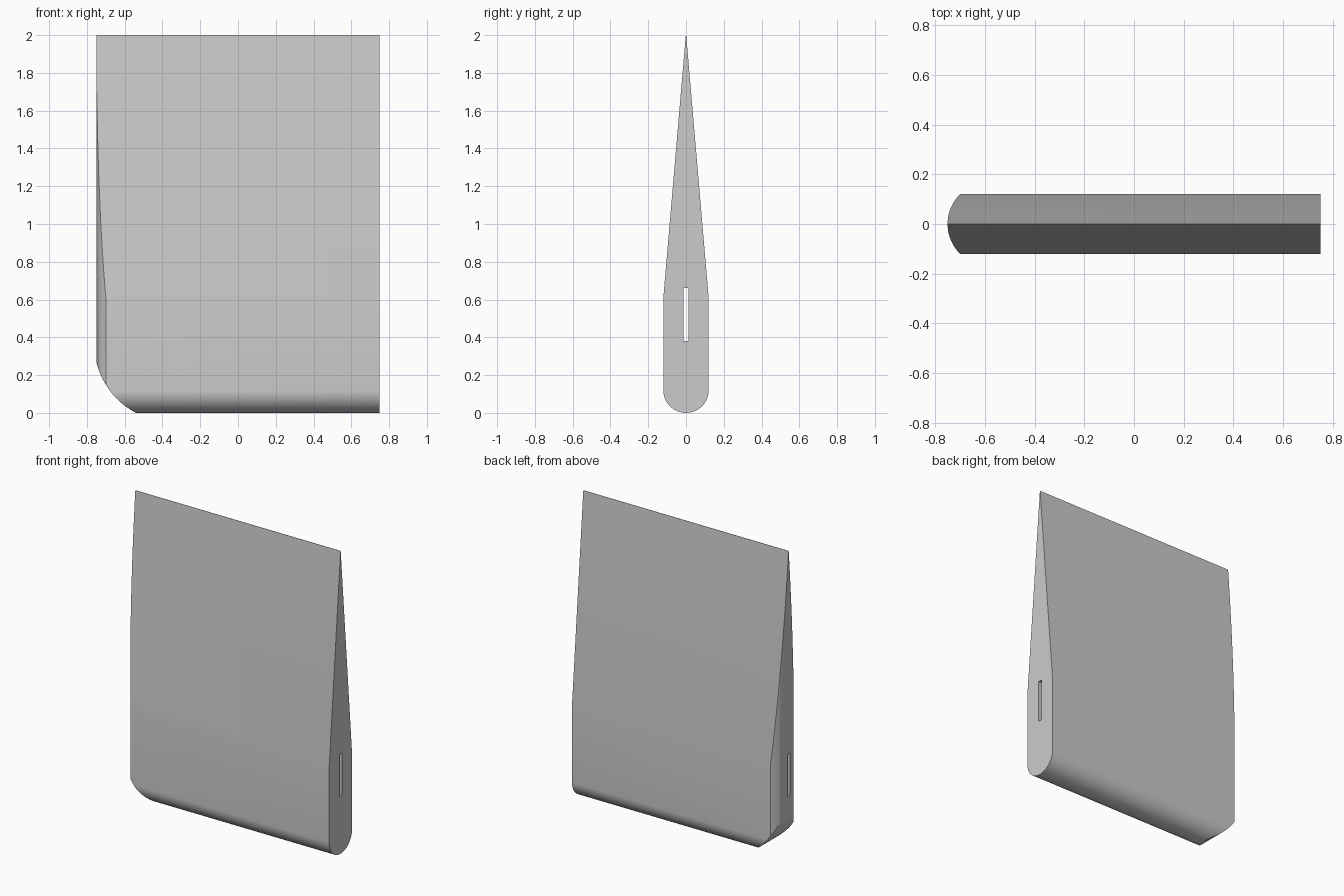
import bpy, bmesh, math
from mathutils import Vector

if "Cube" in bpy.data.objects:
    bpy.data.objects.remove(bpy.data.objects["Cube"])


def prism(name, pts, to3d, depth):
    """Extrude a 2D outline, placed in space by to3d, along depth."""
    bm = bmesh.new()
    face = bm.faces.new([bm.verts.new(to3d(a, b)) for a, b in pts])
    ext = bmesh.ops.extrude_face_region(bm, geom=[face])
    moved = [g for g in ext["geom"] if isinstance(g, bmesh.types.BMVert)]
    bmesh.ops.translate(bm, verts=moved, vec=Vector(depth))
    bmesh.ops.recalc_face_normals(bm, faces=bm.faces)
    mesh = bpy.data.meshes.new(name)
    bm.to_mesh(mesh)
    bm.free()
    obj = bpy.data.objects.new(name, mesh)
    bpy.context.collection.objects.link(obj)
    return obj


def arc(cx, cy, r, start, end, steps):
    angles = [start + (end - start) * i / steps for i in range(steps + 1)]
    return [(cx + r * math.cos(t), cy + r * math.sin(t)) for t in angles]


def boolean(obj, cutter, operation):
    mod = obj.modifiers.new(operation, 'BOOLEAN')
    mod.operation, mod.object, mod.solver = operation, cutter, 'EXACT'
    bpy.context.view_layer.objects.active = obj
    bpy.ops.object.modifier_apply(modifier=mod.name)
    bpy.data.objects.remove(cutter)


# Wedge section: round bottom, straight sides, taper to a thin top edge
R = 0.12
section = arc(0, R, R, math.pi, 2 * math.pi, 32) + [(R, 0.61), (0.001, 2), (-0.001, 2), (-R, 0.61)]
blade = prism("wedge_blade", section, lambda y, z: (-0.85, y, z), (1.6, 0, 0))

# Bowed left end, seen from above
bow_r = 0.169
half = math.asin(0.14 / bow_r)
bow = arc(-0.75 + bow_r, 0, bow_r, math.pi - half, math.pi + half, 32) + [(1, -0.14), (1, 0.14)]
boolean(blade, prism("bow_cutter", bow, lambda x, y: (x, y, -0.5), (0, 0, 3)), 'INTERSECT')

# Rounded lower left corner, seen from the front
cx, cz, r = -0.349, 0.365, 0.412
corner = arc(cx, cz, r, math.atan2(-0.095, -0.401) + 2 * math.pi,
             math.atan2(-0.365, -0.191) + 2 * math.pi, 24)
corner = [(-0.9, corner[0][1])] + corner + [(corner[-1][0], -0.1), (-0.9, -0.1)]
boolean(blade, prism("corner_cutter", corner, lambda x, z: (x, -0.3, z), (0, 0.6, 0)), 'DIFFERENCE')

# Narrow slot running through the full length
slot = [(-0.0125, 0.38), (0.0125, 0.38), (0.0125, 0.66), (-0.0125, 0.66)]
boolean(blade, prism("slot_cutter", slot, lambda y, z: (-1, y, z), (2, 0, 0)), 'DIFFERENCE')

# Single grey finish
grey = bpy.data.materials.new("grey")
grey.diffuse_color = (0.6, 0.6, 0.6, 1)
grey.use_nodes = True
grey.node_tree.nodes["Principled BSDF"].inputs["Base Color"].default_value = grey.diffuse_color
blade.data.materials.clear()
blade.data.materials.append(grey)
for p in blade.data.polygons:
    p.material_index = 0

bpy.ops.object.select_all(action='DESELECT')
blade.select_set(True)
bpy.context.view_layer.objects.active = blade
bpy.ops.object.shade_smooth_by_angle(angle=math.radians(30))
